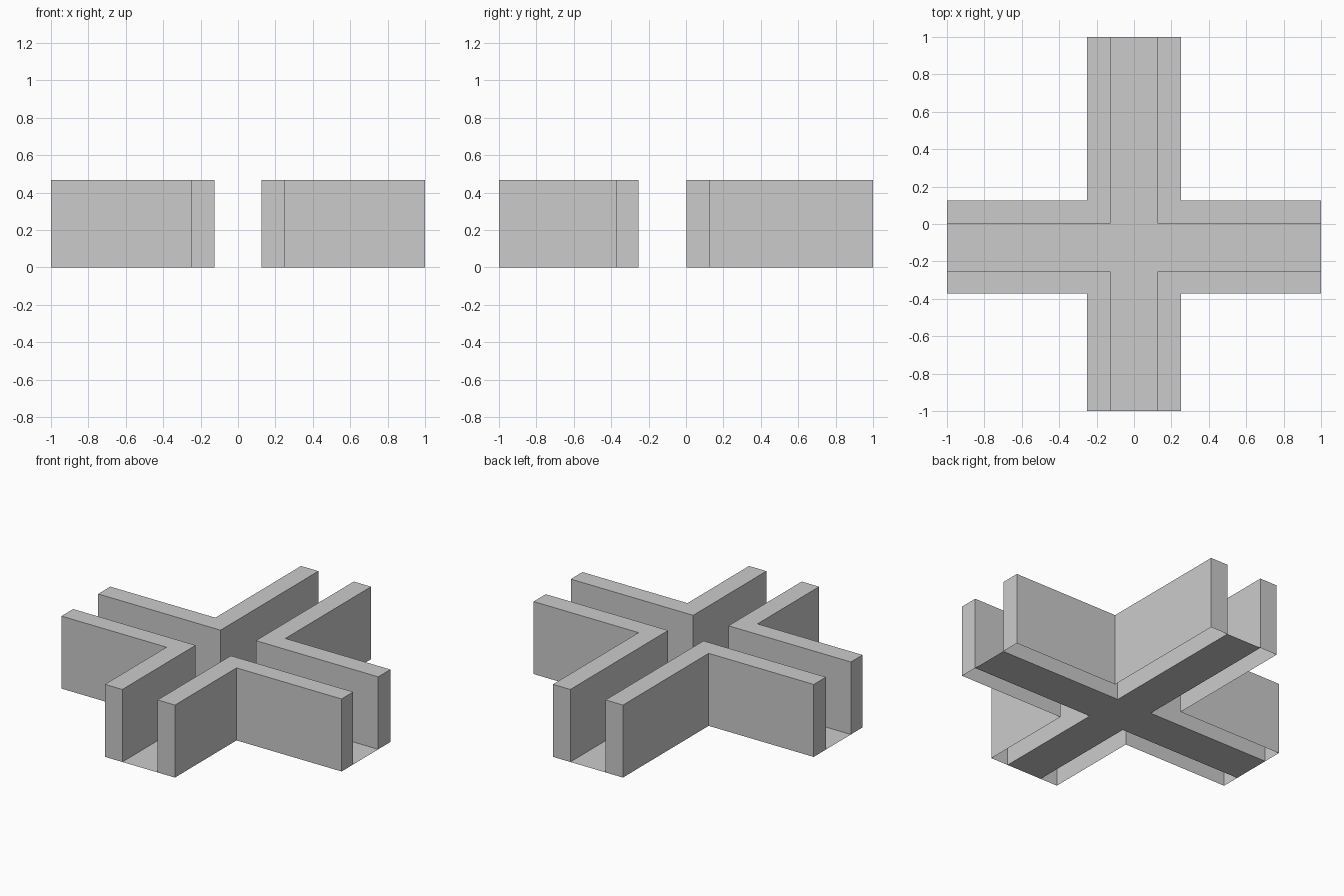
import bpy
import bmesh

if "Cube" in bpy.data.objects:
    bpy.data.objects.remove(bpy.data.objects["Cube"])

HEIGHT = 0.468
END = 1.0            # arm length from the centre
X_IN, X_OUT = 0.126, 0.25
Y_IN = {1: 0.002, -1: -0.253}     # corridor faces, back and front
Y_OUT = {1: 0.126, -1: -0.372}    # outer faces, back and front


def outline_object(name, points, height=0.0):
    """Flat outline, optionally raised to a capped shell with an open underside."""
    bm = bmesh.new()
    face = bm.faces.new([bm.verts.new((x, y, height)) for x, y in points])
    face.normal_update()
    if face.normal.z < 0:
        face.normal_flip()
    if height:
        skirt = bmesh.ops.extrude_edge_only(bm, edges=bm.edges[:])
        for v in [g for g in skirt["geom"] if isinstance(g, bmesh.types.BMVert)]:
            v.co.z = 0.0
        bmesh.ops.recalc_face_normals(bm, faces=bm.faces[:])
        bm.normal_update()
        top = max(bm.faces, key=lambda f: f.calc_center_median().z)
        if top.normal.z < 0:
            bmesh.ops.reverse_faces(bm, faces=bm.faces[:])
    mesh = bpy.data.meshes.new(name)
    bm.to_mesh(mesh)
    bm.free()
    obj = bpy.data.objects.new(name, mesh)
    bpy.context.collection.objects.link(obj)
    return obj


# Four L-shaped corner walls, hollow underneath
for sx, side in ((-1, "left"), (1, "right")):
    for sy, depth in ((-1, "front"), (1, "back")):
        xi, xo, xe = sx * X_IN, sx * X_OUT, sx * END
        yi, yo, ye = Y_IN[sy], Y_OUT[sy], sy * END
        outline_object(f"{depth}_{side}_corner_wall",
                       [(xi, yi), (xe, yi), (xe, yo), (xo, yo), (xo, ye), (xi, ye)],
                       HEIGHT)

# Cross-shaped floor sheet between the walls
f, b = Y_IN[-1], Y_IN[1]
outline_object("crossing_floor",
               [(-END, f), (-X_IN, f), (-X_IN, -END), (X_IN, -END), (X_IN, f), (END, f),
                (END, b), (X_IN, b), (X_IN, END), (-X_IN, END), (-X_IN, b), (-END, b)])
